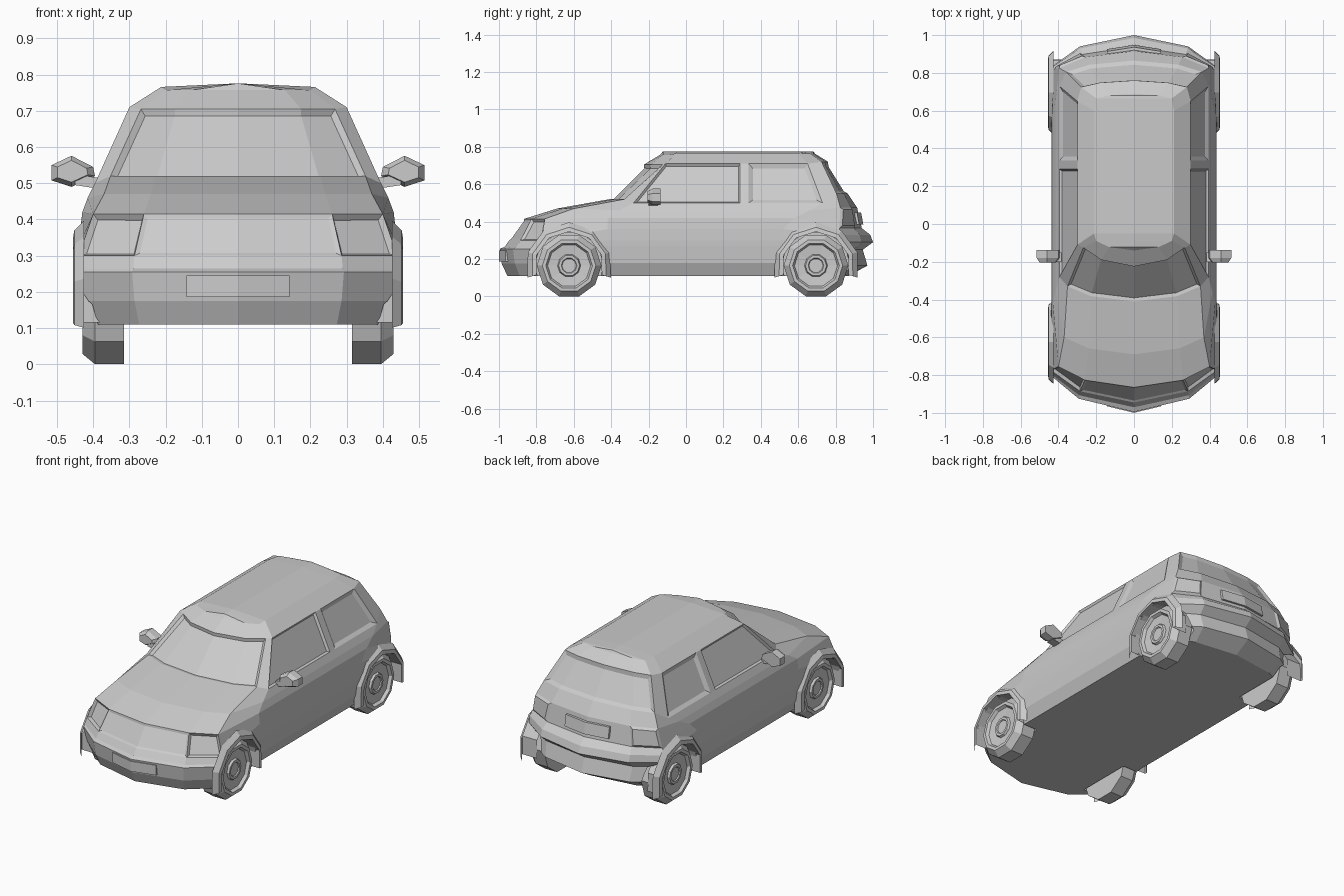
import bpy, bmesh
from math import cos, sin, pi, radians

if "Cube" in bpy.data.objects:
    bpy.data.objects.remove(bpy.data.objects["Cube"])

WHEEL_Z, FRONT_Y, REAR_Y = 0.165, -0.625, 0.695


def finish(bm, name, normals=True):
    if normals:
        bmesh.ops.recalc_face_normals(bm, faces=bm.faces[:])
    me = bpy.data.meshes.new(name)
    bm.to_mesh(me)
    bm.free()
    ob = bpy.data.objects.new(name, me)
    bpy.context.collection.objects.link(ob)
    return ob


def loft(name, rings, closed=True, caps=True):
    """Skin a list of equal-length point rings."""
    bm = bmesh.new()
    vs = [[bm.verts.new(p) for p in r] for r in rings]
    n = len(vs[0])
    for a, b in zip(vs, vs[1:]):
        for i in range(n if closed else n - 1):
            k = (i + 1) % n
            bm.faces.new((a[i], a[k], b[k], b[i]))
    if caps:
        bm.faces.new(vs[0])
        bm.faces.new(vs[-1])
    return finish(bm, name)


def circle(x, yc, r, n=10):
    # flat side down
    return [(x, yc + r * cos(2 * pi * (i + 0.5) / n + pi / 2),
             WHEEL_Z + r * sin(2 * pi * (i + 0.5) / n + pi / 2)) for i in range(n)]


# Body levels: front z, y, bow, half width | side z, x, A pillar y, C pillar y | rear z, y, bow, half width
LEVELS = [
    (.11, -.955, .19, .42,  .11, .40, -.42, .50,   .11, .87, .10, .40),
    (.175, -.985, .20, .44, .18, .43, -.42, .50,   .165, .97, .15, .42),
    (.255, -.995, .20, .45, .27, .437, -.42, .50,  .25, .945, .14, .43),
    (.265, -.97, .18, .445, .30, .438, -.42, .50,  .29, 1.0, .17, .44),
    (.30, -.945, .17, .44,  .36, .436, -.42, .52,  .33, .985, .16, .44),
    (.415, -.865, .11, .40, .42, .43, -.42, .58,   .365, .94, .12, .42),
    (.47, -.69, .09, .37,   .46, .415, -.36, .66,  .475, .915, .09, .395),
    (.52, -.41, .08, .352,  .50, .395, -.28, .73,  .55, .865, .06, .36),
    (.705, -.225, .10, .268, .71, .30, -.11, .65,  .72, .76, .035, .28),
    (.757, -.14, .05, .20,  .766, .212, -.05, .60, .763, .69, .025, .20),
]


def level(zf, yf, bf, xf, zs, xs, ya, yc, zr, yr, br, xr):
    return [(0, yf, zf), (.65 * xf, yf + .35 * bf, zf), (xf, yf + bf, zf),
            (xs, ya, zs), (xs, .29, zs), (xs, .335, zs), (xs, yc, zs),
            (xr, yr - br, zr), (.65 * xr, yr - .35 * br, zr), (0, yr, zr)]


def centre_row(row, z):
    return [row[0]] + [(0, p[1], z) for p in row[1:-1]] + [row[-1]]


# Body shell
rows = [level(*l) for l in LEVELS]
rows = [centre_row(rows[0], .11)] + rows + [centre_row(rows[-1], .776)]
bm = bmesh.new()
cache, face = {}, {}


def vert(p):
    key = tuple(round(c, 4) + 0.0 for c in p)
    if key not in cache:
        cache[key] = bm.verts.new(p)
    return cache[key]


for s in (1, -1):
    for i in range(len(rows) - 1):
        for j in range(9):
            quad = [rows[i][j], rows[i][j + 1], rows[i + 1][j + 1], rows[i + 1][j]]
            vs = list(dict.fromkeys(vert((s * x, y, z)) for x, y, z in quad))
            if len(vs) > 2:
                face[i - 1, j, s] = bm.faces.new(vs)
bmesh.ops.recalc_face_normals(bm, faces=bm.faces[:])


def inset(keys, thickness, depth):
    bmesh.ops.inset_region(bm, faces=[face[k] for k in keys], thickness=thickness,
                           depth=depth, use_even_offset=True)


# Windscreen, rear window, grille panel
inset([(7, j, s) for j in (0, 1) for s in (1, -1)], .012, -.015)
inset([(7, j, s) for j in (7, 8) for s in (1, -1)], .022, -.012)
inset([(4, 0, s) for s in (1, -1)], .012, -.005)
for s in (1, -1):
    inset([(7, 3, s)], .01, -.012)    # front side window
    inset([(7, 5, s)], .022, -.012)   # rear side window
    inset([(4, 1, s)], .012, -.015)   # headlight
    inset([(5, 7, s)], .012, .012)    # tail light
body = finish(bm, "body", normals=False)

# Wheel wells cut from the body
for s in (1, -1):
    for yc in (FRONT_Y, REAR_Y):
        cutter = loft("well_cutter", [circle(s * x, yc, .186) for x in (.308, .6)])
        cutter.hide_render = True
        mod = body.modifiers.new("well", 'BOOLEAN')
        mod.operation, mod.solver, mod.object = 'DIFFERENCE', 'EXACT', cutter
        bpy.context.view_layer.objects.active = body
        bpy.ops.object.modifier_apply(modifier=mod.name)
        bpy.data.objects.remove(cutter)

# Wheels and arch flares
TYRE = [(.315, .173), (.395, .173), (.43, .143), (.43, .125), (.413, .115),
        (.408, .062), (.42, .056), (.42, .042), (.414, .038)]
FLARE = [(.36, .182), (.456, .182), (.452, .205), (.425, .232)]
for s, side in ((1, "right"), (-1, "left")):
    for yc, end in ((FRONT_Y, "front"), (REAR_Y, "rear")):
        loft(f"{end}_wheel_{side}", [circle(s * x, yc, r) for x, r in TYRE])
        angles = [radians(a) for a in (-16, 18, 54, 90, 126, 162, 196)]
        arch = [[(s * x, yc + r * cos(a), WHEEL_Z + r * sin(a)) for a in angles]
                for x, r in FLARE]
        loft(f"{end}_arch_{side}", arch, closed=False, caps=False)

    # Door mirror
    housing = [(.40, .545), (.46, .576), (.515, .55), (.515, .508), (.46, .49), (.395, .52)]
    cx, cz = .46, .533
    loft(f"door_mirror_{side}", [
        [(s * (cx + (x - cx) * k), y, cz + (z - cz) * k) for x, z in housing]
        for y, k in ((-.205, .7), (-.18, 1), (-.137, 1))])
    loft(f"mirror_stalk_{side}", [
        [(s * x, y, z + dz) for y, dz in ((-.20, -.015), (-.15, -.015), (-.15, .015), (-.20, .015))]
        for x, z in ((.385, .50), (.45, .51))])


# Number plates, bent at the centre to follow the bumpers
def plate(name, y, bend, depth, z0, z1, lean):
    loft(name, [[(x, y + b, z0), (x, y + b + lean, z1),
                 (x, y + b + lean + depth, z1), (x, y + b + depth, z0)]
                for x, b in ((-.142, bend), (0, 0), (.142, bend))])


plate("front_plate", -1.0, .035, .03, .186, .245, -.0)
plate("rear_plate", .948, -.022, -.03, .385, .45, -.012)
